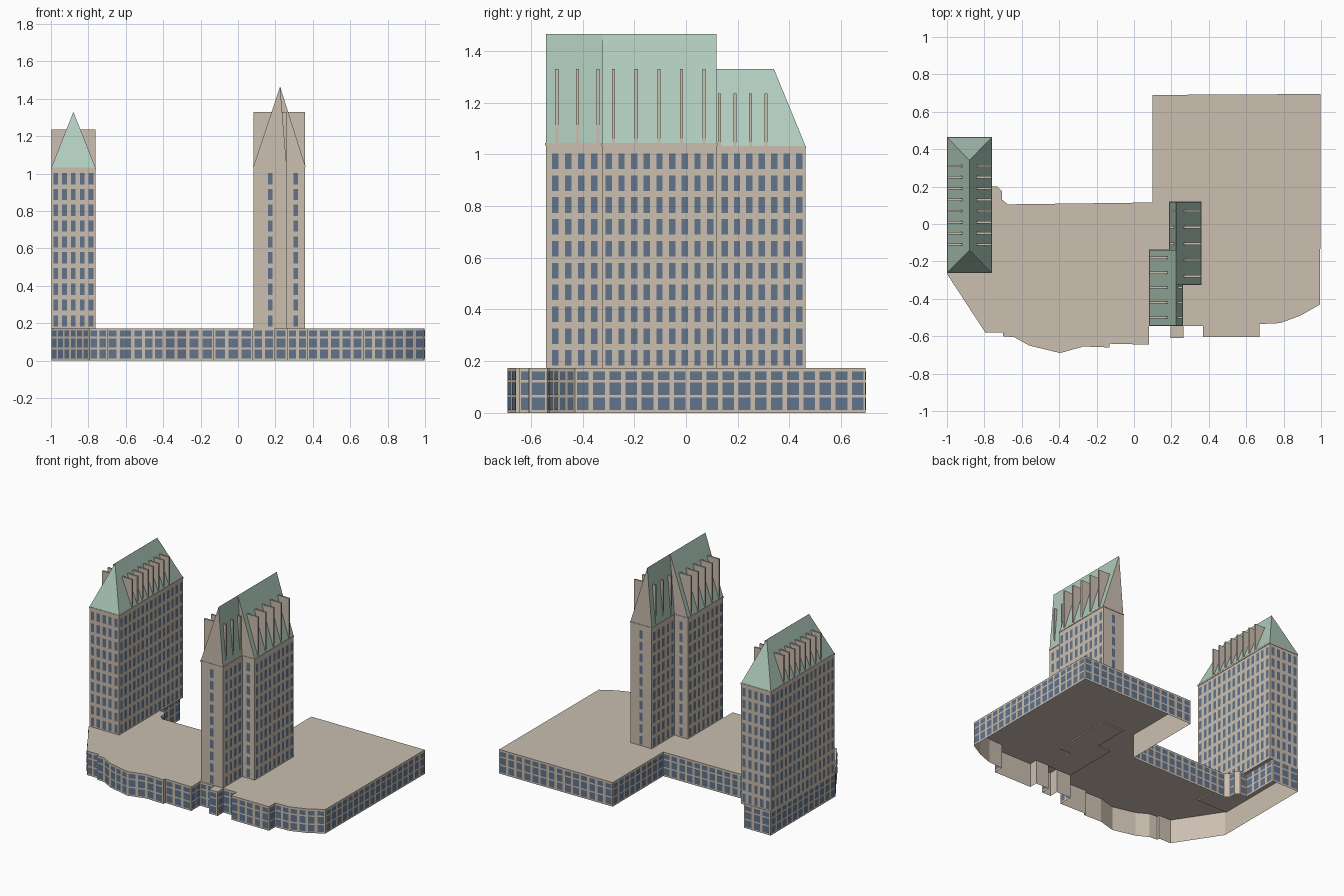
import bpy
import bmesh
from mathutils import Vector

if "Cube" in bpy.data.objects:
    bpy.data.objects.remove(bpy.data.objects["Cube"])


def material(name, r, g, b):
    m = bpy.data.materials.new(name)
    lin = [((c / 255 + 0.055) / 1.055) ** 2.4 for c in (r, g, b)]
    m.diffuse_color = (*lin, 1)
    m.use_nodes = True
    m.node_tree.nodes["Principled BSDF"].inputs["Base Color"].default_value = m.diffuse_color
    return m


STONE = material("beige stone", 203, 191, 176)
COPPER = material("pale green copper", 177, 204, 190)
GLASS = material("slate blue glass", 98, 116, 139)


def make(name, verts, faces, mats, rule=None, fix=True):
    me = bpy.data.meshes.new(name)
    bm = bmesh.new()
    vs = [bm.verts.new(v) for v in verts]
    for f in faces:
        bm.faces.new([vs[i] for i in f])
    if fix:
        bmesh.ops.recalc_face_normals(bm, faces=bm.faces)
    bm.normal_update()
    for f in bm.faces:
        f.material_index = rule(f) if rule else 0
    bm.to_mesh(me)
    bm.free()
    for m in mats:
        me.materials.append(m)
    ob = bpy.data.objects.new(name, me)
    bpy.context.collection.objects.link(ob)
    return ob


def box(name, x0, x1, y0, y1, z0, z1):
    verts = [(x, y, z) for z in (z0, z1) for x, y in
             ((x0, y0), (x1, y0), (x1, y1), (x0, y1))]
    faces = [(0, 1, 2, 3), (4, 5, 6, 7)] + [(i, (i + 1) % 4, (i + 1) % 4 + 4, i + 4) for i in range(4)]
    return make(name, verts, faces, [STONE])


def windows(name, walls, rows):
    """Glass plates; each wall is (start, end, columns, pane width), outside on the right."""
    verts, faces = [], []
    for a, b, n, width in walls:
        a, b = Vector((*a, 0)), Vector((*b, 0))
        d = (b - a).normalized()
        off = Vector((d.y, -d.x, 0)) * 0.002
        for i in range(n):
            c = a + (b - a) * ((i + 0.5) / n) + off
            for z0, z1 in rows:
                k = len(verts)
                for s, z in ((-1, z0), (1, z0), (1, z1), (-1, z1)):
                    p = c + d * (s * width / 2)
                    verts.append((p.x, p.y, z))
                faces.append((k, k + 1, k + 2, k + 3))
    make(name, verts, faces, [GLASS], fix=False)


def fins(name, ridge, eave, ridge_z, eave_z, top, ys):
    """Triangular buttress fins standing on one roof slope."""
    inner = ridge + (eave - ridge) * (ridge_z - top) / (ridge_z - eave_z)
    tri = [(eave, eave_z), (eave, top), (inner, top)]
    verts, faces = [], []
    for y in ys:
        k = len(verts)
        verts += [(x, y + s, z) for s in (-0.006, 0.006) for x, z in tri]
        faces += [(k, k + 1, k + 2), (k + 3, k + 4, k + 5)]
        faces += [(k + i, k + (i + 1) % 3, k + (i + 1) % 3 + 3, k + i + 3) for i in range(3)]
    make(name, verts, faces, [STONE])


def ridge_roof(name, x0, x1, y0, y1, z, ridge_x, r0, r1, top, gabled):
    verts = [(x0, y0, z), (x1, y0, z), (x1, y1, z), (x0, y1, z),
             (ridge_x, r0, top), (ridge_x, r1, top)]
    faces = [(0, 1, 2, 3), (0, 1, 4), (1, 2, 5, 4), (2, 3, 5), (3, 0, 4, 5)]
    rule = (lambda f: 1 if gabled and abs(f.normal.y) > 0.9 else 0)
    make(name, verts, faces, [COPPER, STONE], rule)


# Podium: hollow shell with a roof, open underneath
outline = [(-0.998, 0.465), (-0.998, -0.27), (-0.795, -0.58), (-0.70, -0.58), (-0.70, -0.60),
           (-0.64, -0.605), (-0.56, -0.65), (-0.395, -0.69), (-0.27, -0.655), (-0.13, -0.66),
           (-0.13, -0.64), (0.08, -0.645), (0.08, -0.545), (0.195, -0.545), (0.195, -0.61),
           (0.265, -0.61), (0.265, -0.545), (0.37, -0.545), (0.37, -0.605), (0.67, -0.605),
           (0.67, -0.535), (0.78, -0.53), (0.89, -0.49), (0.995, -0.43), (0.998, 0.695),
           (0.10, 0.69), (0.10, 0.115), (-0.675, 0.105), (-0.705, 0.13), (-0.705, 0.175),
           (-0.73, 0.20), (-0.785, 0.20), (-0.785, 0.465)]
n = len(outline)
TOP = 0.173
make("podium", [(x, y, z) for z in (0, TOP) for x, y in outline],
     [tuple(range(n, 2 * n))] + [(i, (i + 1) % n, (i + 1) % n + n, i + n) for i in range(n)],
     [STONE], fix=False)
walls = []
for i in range(n):
    a, b = outline[i], outline[(i + 1) % n]
    length = (Vector(b) - Vector(a)).length
    if length > 0.045:
        count = max(1, round(length / 0.062))
        walls.append((a, b, count, length / count * 0.72))
windows("podium_windows", walls, [(0.012, 0.06), (0.07, 0.118), (0.128, 0.16)])

# Shared window rows of the towers
rows = [(1.003 - 0.0845 * k - 0.06, 1.003 - 0.0845 * k) for k in range(10)]
W = 0.025

# West tower with hipped roof
ax0, ax1, ay0, ay1 = -0.998, -0.762, -0.26, 0.462
box("west_tower", ax0, ax1, ay0, ay1, 0.165, 1.03)
box("west_tower_cornice", ax0 - 0.002, ax1 + 0.003, ay0 - 0.003, ay1 + 0.003, 1.022, 1.033)
windows("west_tower_windows",
        [((ax0, ay0), (ax1, ay0), 5, W), ((ax1, ay0), (ax1, ay1), 15, W),
         ((ax1, ay1), (ax0, ay1), 5, W), ((ax0, ay1), (ax0, ay0), 15, W)], rows)
ridge_roof("west_tower_roof", ax0, ax1, ay0, ay1, 1.033, -0.88, -0.14, 0.34, 1.33, False)
fin_ys = [0.31 - 0.06 * i for i in range(8)]
for side, eave in (("west", ax0), ("east", ax1)):
    fins("west_tower_fins_" + side, -0.88, eave, 1.33, 1.033, 1.235, fin_ys)

# Central tower: two offset slabs sharing one ridge line
RX, RZ, EZ = 0.225, 1.465, 1.043
slabs = {"front_slab": (0.084, 0.26, -0.542, -0.14),
         "rear_slab": (0.19, 0.359, -0.323, 0.118)}
for name, (x0, x1, y0, y1) in slabs.items():
    box(name, x0, x1, y0, y1, 0.165, EZ)
    box(name + "_cornice", x0 - 0.003, x1 + 0.003, y0 - 0.003, y1 + 0.003, EZ - 0.008, EZ)
    ridge_roof(name + "_roof", x0, x1, y0, y1, EZ, RX, y0, y1, RZ, True)
windows("front_slab_windows",
        [((0.084, -0.542), (0.26, -0.542), 1, W), ((0.26, -0.53), (0.26, -0.33), 4, W),
         ((0.19, -0.14), (0.084, -0.14), 1, W), ((0.084, -0.14), (0.084, -0.542), 8, W)], rows)
windows("rear_slab_windows",
        [((0.26, -0.323), (0.359, -0.323), 1, W), ((0.359, -0.323), (0.359, 0.118), 9, W),
         ((0.359, 0.118), (0.19, 0.118), 1, W), ((0.19, 0.118), (0.19, -0.14), 5, W)], rows)

# Fins on the shallow and steep slopes of both slabs
front_ys = [-0.18 - 0.08 * i for i in range(5)]
rear_ys = [0.07 - 0.0875 * i for i in range(5)]
for name, eave, ys in (("front_slab_fins_west", 0.084, front_ys),
                       ("front_slab_fins_east", 0.26, front_ys[2:]),
                       ("rear_slab_fins_east", 0.359, rear_ys),
                       ("rear_slab_fins_west", 0.19, rear_ys[:3])):
    fins(name, RX, eave, RZ, EZ, 1.33, ys)
